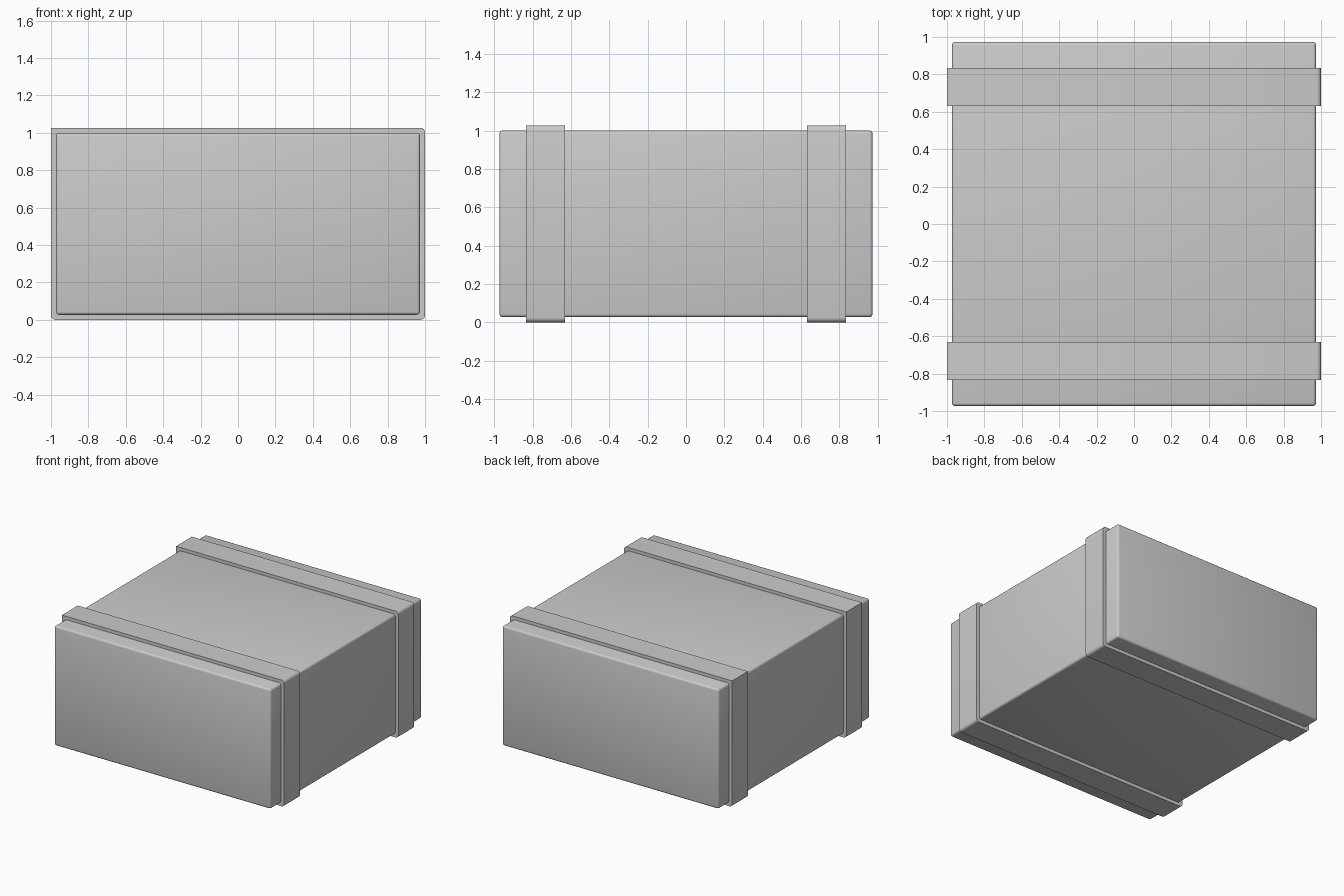
import bpy, bmesh, math

if "Cube" in bpy.data.objects:
    bpy.data.objects.remove(bpy.data.objects["Cube"])

HALF, TOP, T = 0.973, 1.0, 0.027   # box half width, box top, strap thickness


def finish(name, bm):
    bmesh.ops.recalc_face_normals(bm, faces=bm.faces)
    me = bpy.data.meshes.new(name)
    bm.to_mesh(me)
    bm.free()
    ob = bpy.data.objects.new(name, me)
    bpy.context.collection.objects.link(ob)
    bpy.ops.object.select_all(action='DESELECT')
    ob.select_set(True)
    bpy.context.view_layer.objects.active = ob
    bpy.ops.object.shade_smooth_by_angle(angle=math.radians(35))
    return ob


def outline(x, z0, z1, radii, n=4):
    """Rectangle in x/z with one radius per corner."""
    pts = []
    corners = [(x, z1, -1, -1), (-x, z1, 1, -1), (-x, z0, 1, 1), (x, z0, -1, 1)]
    for k, ((cx, cz, sx, sz), r) in enumerate(zip(corners, radii)):
        for i in range(n + 1):
            a = math.pi / 2 * (k + i / n)
            pts.append((cx + sx * r + r * math.cos(a), cz + sz * r + r * math.sin(a)))
    return pts


# Box body with softened edges
bm = bmesh.new()
bmesh.ops.create_cube(bm, size=1)
for v in bm.verts:
    v.co = (v.co.x * 2 * HALF, v.co.y * 2 * HALF, (v.co.z + 0.5) * (TOP - T) + T)
bmesh.ops.bevel(bm, geom=bm.edges[:], offset=0.016, segments=3, profile=0.5, affect='EDGES')
finish("box_body", bm)


# Straps wrapped around the box: three rounded corners, one sharp overlap corner
def strap(name, y0, y1):
    bm = bmesh.new()
    outer = outline(1.0, 0.0, TOP + T, (0.024, 0.0005, 0.024, 0.024))
    inner = outline(HALF - 0.02, T + 0.02, TOP - 0.02, (0.004,) * 4)
    loops = [[bm.verts.new((x, y, z)) for x, z in pts]
             for pts, y in ((outer, y0), (outer, y1), (inner, y1), (inner, y0))]
    n = len(outer)
    for k in range(4):
        a, b = loops[k], loops[(k + 1) % 4]
        for i in range(n):
            j = (i + 1) % n
            bm.faces.new((a[i], a[j], b[j], b[i]))
    return finish(name, bm)


strap("front_strap", -0.835, -0.632)
strap("back_strap", 0.632, 0.835)
